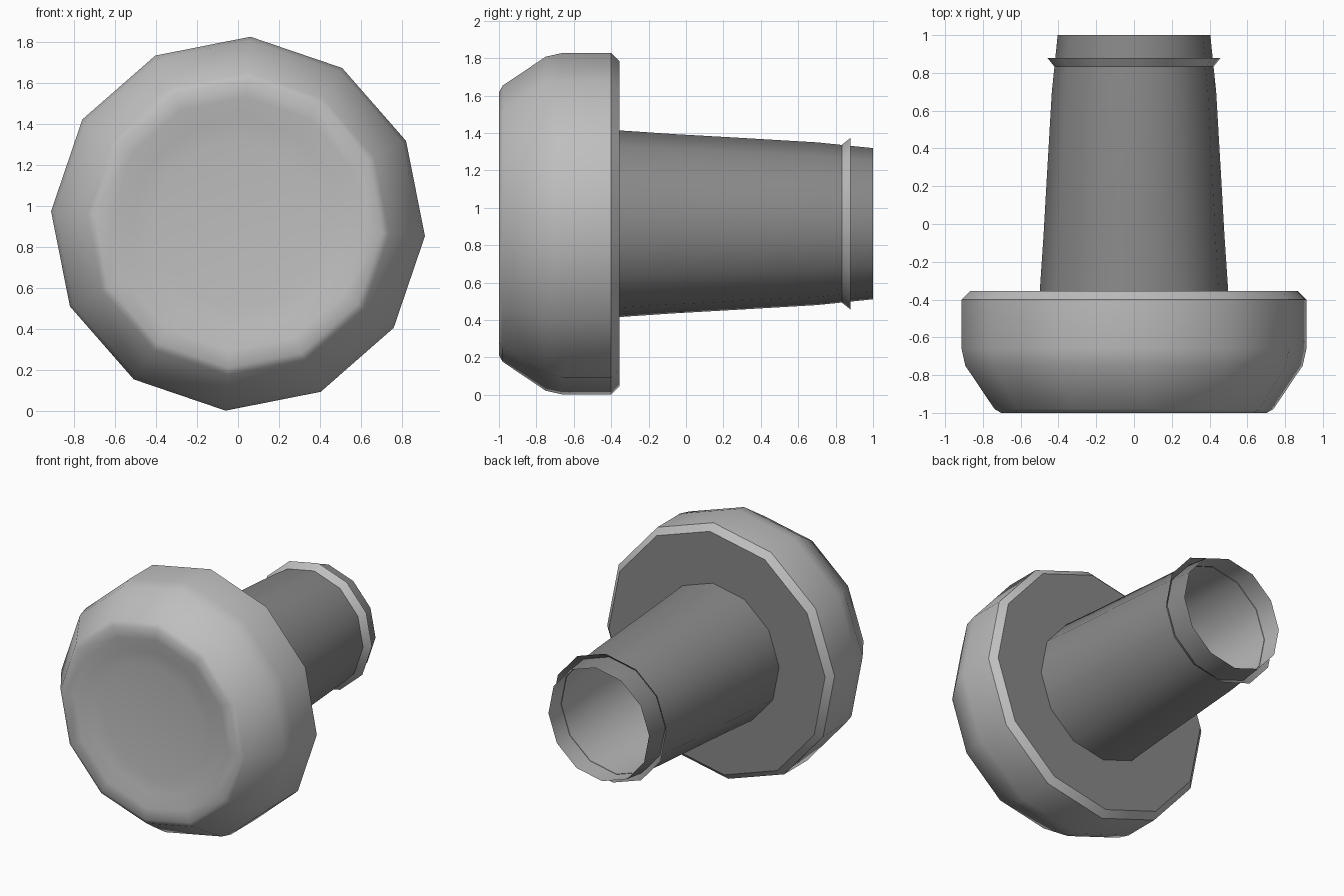
import bpy, bmesh, math

if "Cube" in bpy.data.objects:
    bpy.data.objects.remove(bpy.data.objects["Cube"])

SIDES = 12
CZ = 0.915                      # height of the turning axis
START = math.radians(86.2)      # slight roll of the 12-sided section


def material(name, v):
    m = bpy.data.materials.new(name)
    m.diffuse_color = (v, v, v, 1)
    m.use_nodes = True
    m.node_tree.nodes["Principled BSDF"].inputs["Base Color"].default_value = m.diffuse_color
    return m


LIGHT = material("light_grey", 0.52)
DARK = material("dark_grey", 0.25)


def lathe(name, profile, mat, cap_start=False, cap_end=False, angle=36):
    """Turn (radius, y) points around the y axis; +y order faces outward."""
    bm = bmesh.new()
    rings = []
    for r, y in profile:
        rings.append([bm.verts.new((r * math.cos(START + 2 * math.pi * k / SIDES), y,
                                    CZ + r * math.sin(START + 2 * math.pi * k / SIDES)))
                      for k in range(SIDES)])
    for a, b in zip(rings, rings[1:]):
        for k in range(SIDES):
            n = (k + 1) % SIDES
            bm.faces.new((a[k], b[k], b[n], a[n]))
    if cap_start:
        bm.faces.new(rings[0])
    if cap_end:
        bm.faces.new(rings[-1][::-1])
    me = bpy.data.meshes.new(name)
    bm.to_mesh(me)
    bm.free()
    me.materials.append(mat)
    me.shade_smooth()
    me.set_sharp_from_angle(angle=math.radians(angle))
    ob = bpy.data.objects.new(name, me)
    bpy.context.collection.objects.link(ob)
    return ob


# Rounded head with a shallow stepped dish in the front
lathe("knob_head", [(0.27, -0.955), (0.41, -0.965), (0.52, -0.972), (0.62, -0.995),
                    (0.705, -1.0), (0.74, -0.98), (0.895, -0.75), (0.915, -0.66),
                    (0.915, -0.40), (0.87, -0.355)], LIGHT, cap_start=True)

# Flat back of the head
lathe("knob_back", [(0.87, -0.355), (0.495, -0.355)], DARK)

# Tapered hollow shaft: dark outside, light inside
outer = [(0.50, -0.355), (0.48, -0.06), (0.463, 0.24), (0.436, 0.70), (0.405, 1.0)]
lathe("shaft_outside", outer, DARK)
lathe("shaft_inside", [(0.405, 1.0)] + [(r - 0.005, y) for r, y in outer[-2::-1]],
      LIGHT, cap_end=True)

# Thin flared collar near the open end
lathe("collar_outside", [(0.42, 0.83), (0.46, 0.88)], LIGHT)
lathe("collar_inside", [(0.46, 0.88), (0.417, 0.835)], DARK)
